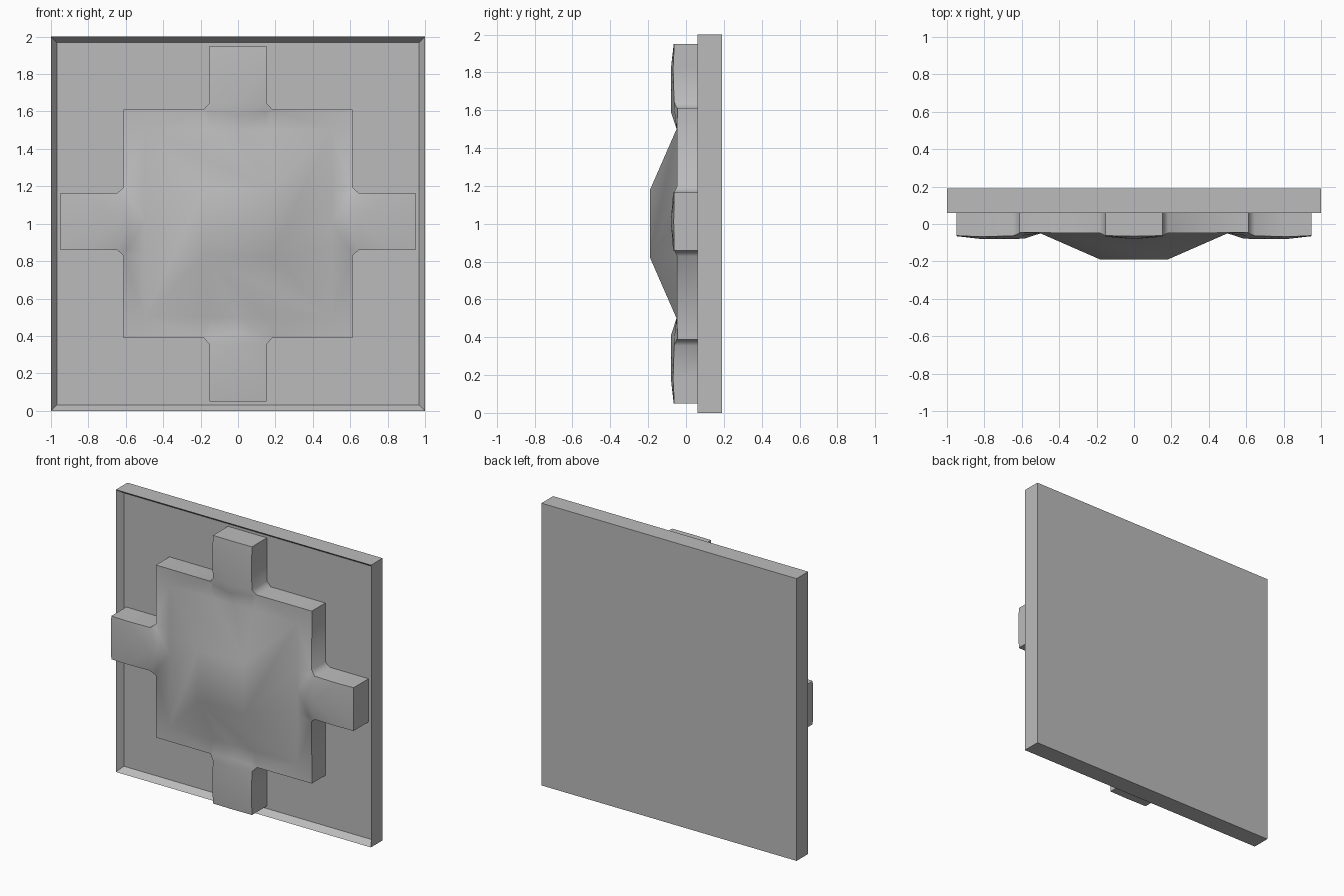
import bpy, bmesh, math
from mathutils import Vector

if "Cube" in bpy.data.objects:
    bpy.data.objects.remove(bpy.data.objects["Cube"])

grey = bpy.data.materials.new("stone_grey")
grey.diffuse_color = (0.5, 0.5, 0.5, 1)
grey.use_nodes = True
grey.node_tree.nodes["Principled BSDF"].inputs["Base Color"].default_value = grey.diffuse_color


def finish(bm, name):
    bmesh.ops.recalc_face_normals(bm, faces=bm.faces[:])
    me = bpy.data.meshes.new(name)
    bm.to_mesh(me)
    bm.free()
    me.materials.append(grey)
    ob = bpy.data.objects.new(name, me)
    bpy.context.collection.objects.link(ob)
    return ob


# Square back plate with a shallow recessed panel on the front
bm = bmesh.new()
bmesh.ops.create_cube(bm, size=1)
for v in bm.verts:
    v.co = Vector((v.co.x * 2, 0.125 + v.co.y * 0.13, 1 + v.co.z * 2))
bm.faces.ensure_lookup_table()
front = min(bm.faces, key=lambda f: f.calc_center_median().y)
bmesh.ops.inset_region(bm, faces=[front], thickness=0.045)
bmesh.ops.translate(bm, verts=front.verts[:], vec=(0, 0.045, 0))
finish(bm, "back_plate")

# One side of the cross relief: (across, outward, y), right half only
P = {
    "T": (.18, .18, -.19), "B": (.5, .5, -.05), "O": (.609, .614, -.046),
    "C": (.153, .5, -.05), "C0": (0, .5, -.05), "H": (.183, .614, -.048),
    "D": (.153, .6, -.062), "D0": (0, .585, -.078),
    "K": (.153, .645, -.063), "K0": (0, .645, -.08),
    "E": (.153, .82, -.068), "E0": (0, .82, -.08),
    "F": (.153, .95, -.062), "F0": (0, .95, -.065),
}
P["O"] = (.611, .611, -.046)
P["H"] = (.183, .611, -.048)
HALF = ["B O H C", "C H D", "D H K", "C0 C D D0", "D0 D K K0",
        "K0 K E E0", "E0 E F F0"]

bm = bmesh.new()


def add_face(points):
    bm.faces.new([bm.verts.new(p) for p in points])


def place(name, sign, turn, shift):
    u, v, y = P[name]
    u *= sign
    if name not in "TBO":
        u += shift
    c, s = round(math.cos(turn)), round(math.sin(turn))
    return (u * c + v * s, y, 1 + v * c - u * s)


# Top, right, bottom and left sides; the side arms sit slightly high
for i, shift in enumerate((0, -.012, 0, .012)):
    turn = i * math.pi / 2
    for sign in (1, -1):
        for f in HALF:
            add_face([place(n, sign, turn, shift) for n in f.split()])
    slope = [("T", -1), ("T", 1), ("B", 1), ("C", 1), ("C0", 1), ("C", -1), ("B", -1)]
    add_face([place(n, sg, turn, shift) for n, sg in slope])

# Flat top of the central pyramid
add_face([(x, -.19, 1 + z) for x, z in ((-.18, -.18), (.18, -.18), (.18, .18), (-.18, .18))])
bmesh.ops.remove_doubles(bm, verts=bm.verts[:], dist=0.001)

# Side walls and back of the relief
rim = [e for e in bm.edges if e.is_boundary]
ext = bmesh.ops.extrude_edge_only(bm, edges=rim)["geom"]
for v in ext:
    if isinstance(v, bmesh.types.BMVert):
        v.co.y = 0.11
bmesh.ops.holes_fill(bm, edges=[e for e in bm.edges if e.is_boundary], sides=0)
relief = finish(bm, "cross_relief")
bpy.ops.object.select_all(action='DESELECT')
relief.select_set(True)
bpy.context.view_layer.objects.active = relief
bpy.ops.object.shade_smooth_by_angle(angle=math.radians(50))
